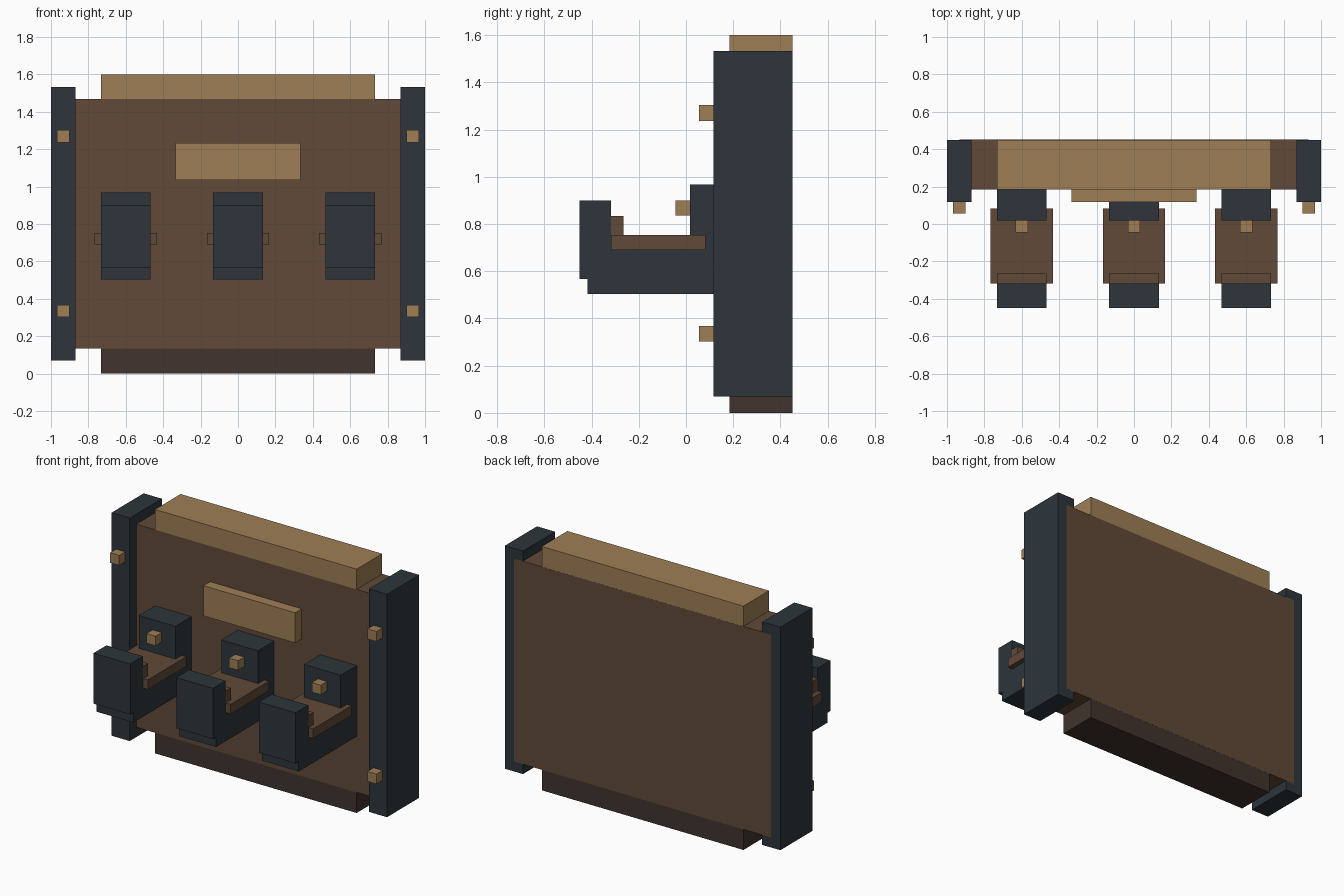
import bpy
from mathutils import Vector

cube = bpy.data.objects.get("Cube")
if cube:
    bpy.data.objects.remove(cube, do_unlink=True)


def material(name, rgb):
    m = bpy.data.materials.new(name)
    m.use_nodes = True
    col = (*rgb, 1.0)
    m.diffuse_color = col
    bsdf = m.node_tree.nodes["Principled BSDF"]
    bsdf.inputs["Base Color"].default_value = col
    bsdf.inputs["Roughness"].default_value = 0.8
    return m


slate = material("slate", (0.026, 0.036, 0.044))
brown = material("brown", (0.119, 0.067, 0.040))
dark_brown = material("dark brown", (0.053, 0.033, 0.026))
tan = material("tan", (0.342, 0.209, 0.089))


def box(name, mat, x, y, z):
    """Box spanning the given (low, high) ranges on each axis."""
    lo, hi = Vector((x[0], y[0], z[0])), Vector((x[1], y[1], z[1]))
    bpy.ops.mesh.primitive_cube_add(size=1, location=(lo + hi) / 2)
    ob = bpy.context.object
    ob.name = name
    ob.data.name = name
    for v in ob.data.vertices:
        v.co *= hi - lo
    ob.data.materials.append(mat)
    return ob


def around(centre, half):
    return (centre - half, centre + half)


BACK, WALL, POST = 0.45, 0.185, 0.117

# Wall panel, its rails and the name plate
box("wall_panel", brown, around(0, 0.933), (WALL, BACK + 0.0005), (0.135, 1.467))
box("top_rail", tan, around(0, 0.732), (WALL, BACK), (1.467, 1.6))
box("bottom_rail", dark_brown, around(0, 0.732), (WALL, BACK), (0, 0.135))
box("front_plate", tan, around(0, 0.333), (POST, WALL), (1.035, 1.233))

# Side posts with studs
for side, s in (("left", 1), ("right", -1)):
    box(side + "_post", slate, around(s * 0.934, 0.066), (POST, BACK), (0.07, 1.533))
    for level, z in (("lower", 0.335), ("upper", 1.27)):
        box(f"{side}_{level}_stud", tan, around(s * 0.934, 0.033),
            (0.055, POST), around(z, 0.033))

# Three wall brackets
for side, cx in (("right", -0.6), ("middle", 0), ("left", 0.6)):
    wide = around(cx, 0.133)
    box(side + "_bracket_back", slate, wide, (0.018, WALL), (0.69, 0.968))
    box(side + "_bracket_arm", slate, wide, (-0.418, WALL), (0.503, 0.72))
    box(side + "_bracket_front", slate, wide, (-0.45, -0.318), (0.568, 0.9))
    box(side + "_bracket_shelf", brown, around(cx, 0.167), (-0.317, 0.083), (0.69, 0.753))
    box(side + "_bracket_lip", brown, wide, (-0.318, -0.265), (0.75, 0.833))
    box(side + "_bracket_knob", tan, around(cx, 0.033), (-0.045, 0.018), (0.837, 0.9))
